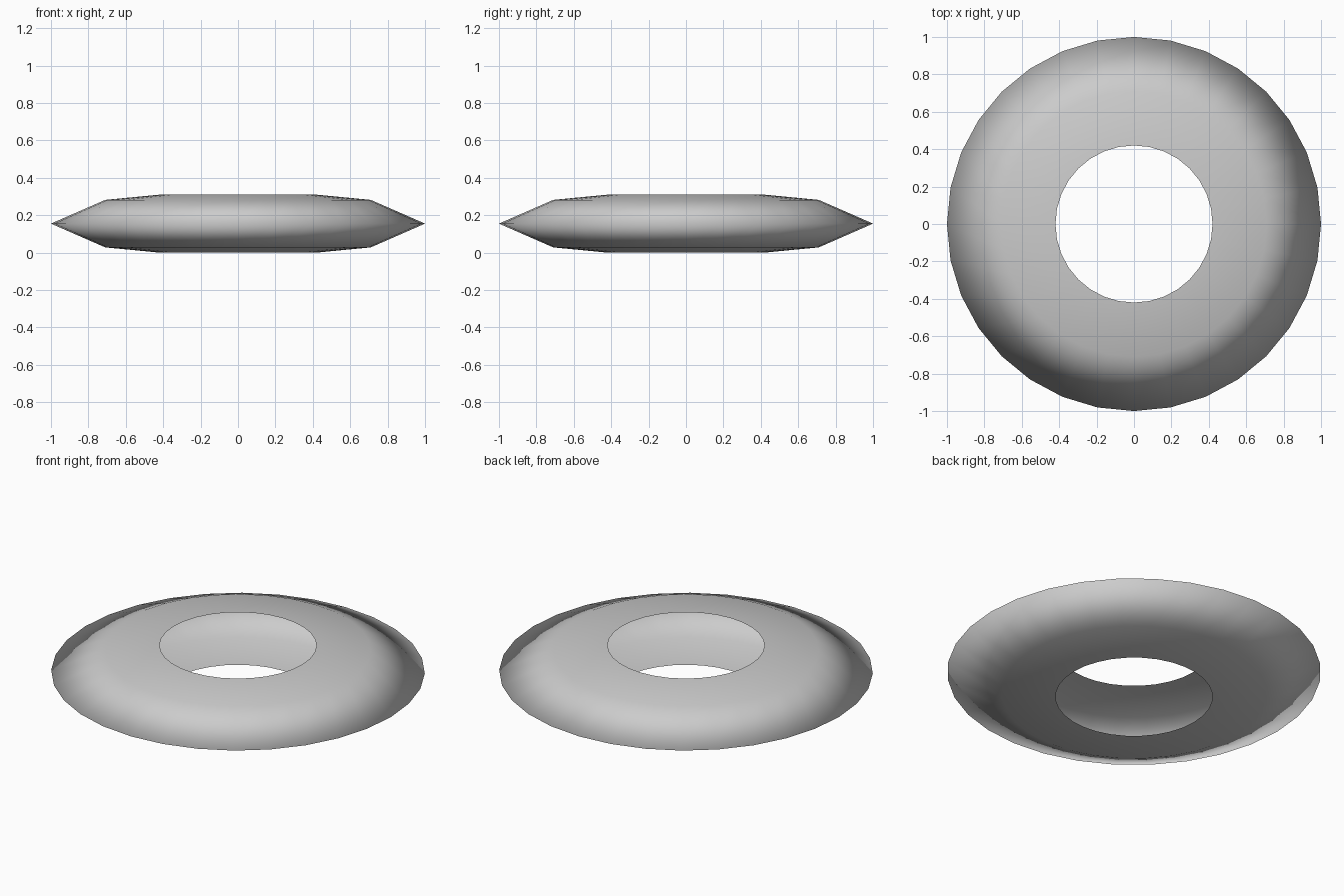
import bpy, bmesh, math

if "Cube" in bpy.data.objects:
    bpy.data.objects.remove(bpy.data.objects["Cube"])

SIDES = 32
# Half profile of the hollow ring (radius, height), open towards the hole
PROFILE = [(0.42, 0.0), (0.71, 0.028), (1.0, 0.155), (0.71, 0.282), (0.42, 0.31)]


def lathe(name, profile, sides):
    bm = bmesh.new()
    rings = []
    for r, z in profile:
        rings.append([bm.verts.new((r * math.cos(2 * math.pi * i / sides),
                                    r * math.sin(2 * math.pi * i / sides), z))
                      for i in range(sides)])
    for low, high in zip(rings, rings[1:]):
        for i in range(sides):
            j = (i + 1) % sides
            face = bm.faces.new((low[i], low[j], high[j], high[i]))
            face.smooth = True
    mesh = bpy.data.meshes.new(name)
    bm.to_mesh(mesh)
    bm.free()
    obj = bpy.data.objects.new(name, mesh)
    bpy.context.collection.objects.link(obj)
    return obj


# Hollow tyre-like ring, smooth shaded
lathe("tyre_ring", PROFILE, SIDES)
